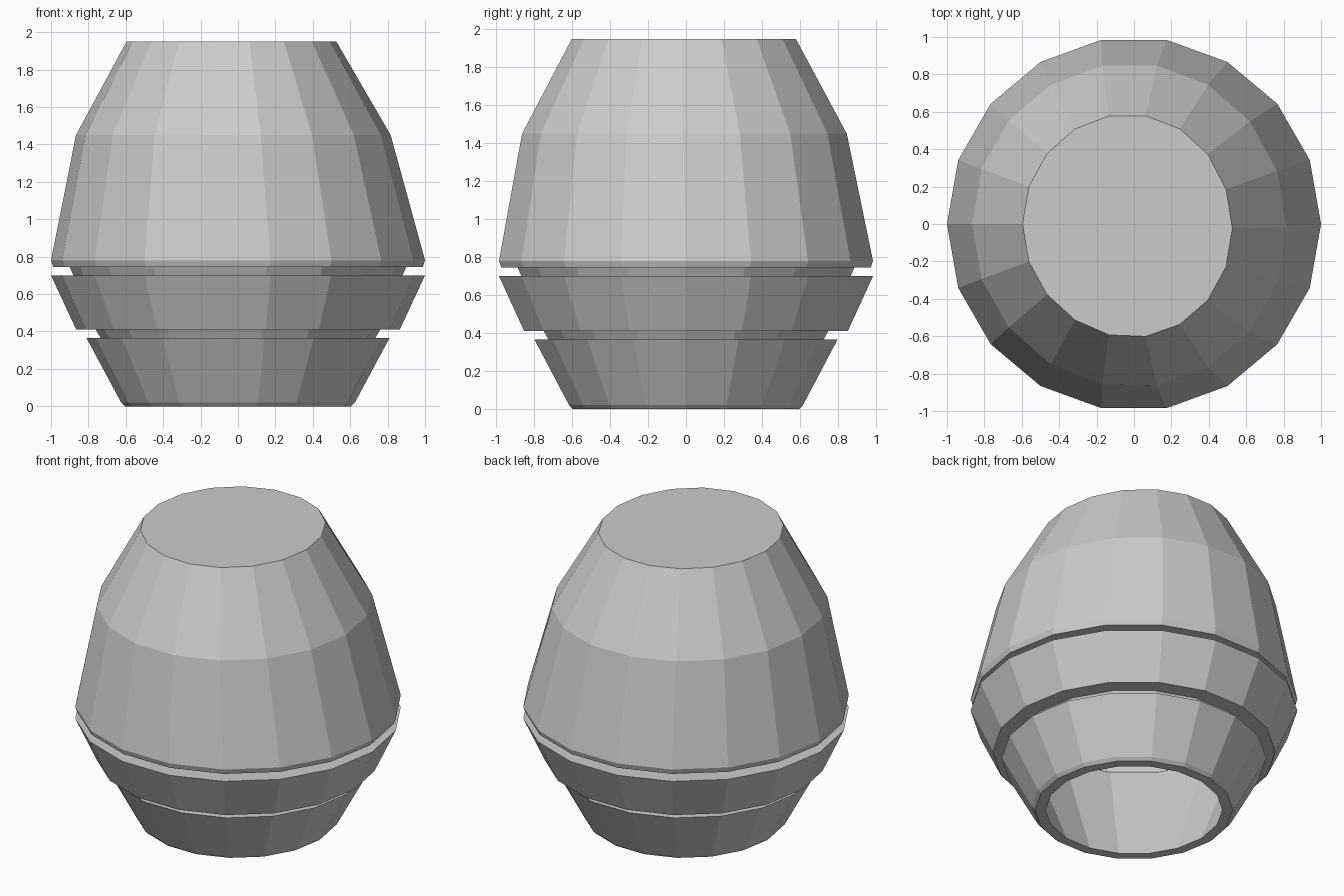
import bpy, bmesh
from math import sin, cos, radians, tau

if "Cube" in bpy.data.objects:
    bpy.data.objects.remove(bpy.data.objects["Cube"])

SIDES = 18


def lathe(name, rings, loop=True):
    """Rings are (radius, z, lean): lean slides and skews a ring slightly.
    loop joins the last ring to the first; otherwise both ends are capped."""
    bm = bmesh.new()
    rows = []
    for r, z, *lean in rings:
        k = lean[0] if lean else 0.0
        row = []
        for i in range(SIDES):
            a = tau * i / SIDES
            x = (r - 0.75 * k) * cos(a) - k
            y = r * sin(a) - 0.85 * k * max(0, cos(a + radians(40)))
            row.append(bm.verts.new((x, y, z)))
        rows.append(row)
    pairs = list(zip(rows, rows[1:]))
    if loop:
        pairs.append((rows[-1], rows[0]))
    else:
        bm.faces.new(rows[0])
        bm.faces.new(rows[-1])
    for lo, hi in pairs:
        for i in range(SIDES):
            j = (i + 1) % SIDES
            bm.faces.new((lo[i], lo[j], hi[j], hi[i]))
    bmesh.ops.recalc_face_normals(bm, faces=bm.faces[:])
    me = bpy.data.meshes.new(name)
    bm.to_mesh(me)
    bm.free()
    ob = bpy.data.objects.new(name, me)
    bpy.context.collection.objects.link(ob)
    return ob


# flared liner, seen in the grooves and through the open base
lathe("inner_liner", [(0.54, 0), (0.595, 0), (0.735, 0.365), (0.76, 0.41),
                      (0.88, 0.70), (0.90, 0.745), (0.84, 0.745)])

# lower tapered ring with a softened bottom edge
lathe("lower_ring", [(0.595, 0), (0.605, 0), (0.625, 0.02),
                     (0.81, 0.365), (0.735, 0.365)])

# middle tapered ring
lathe("middle_ring", [(0.76, 0.41), (0.865, 0.41), (1.0, 0.70), (0.88, 0.70)])

# hollow dome: inside ceiling, rim, then the slightly leaning outer wall
lathe("upper_dome", [(0.53, 1.89, 0.035), (0.79, 1.43, 0.025), (0.93, 0.80),
                     (0.84, 0.745), (0.988, 0.745), (1.0, 0.78),
                     (0.86, 1.45, 0.025), (0.587, 1.95, 0.035)], loop=False)
